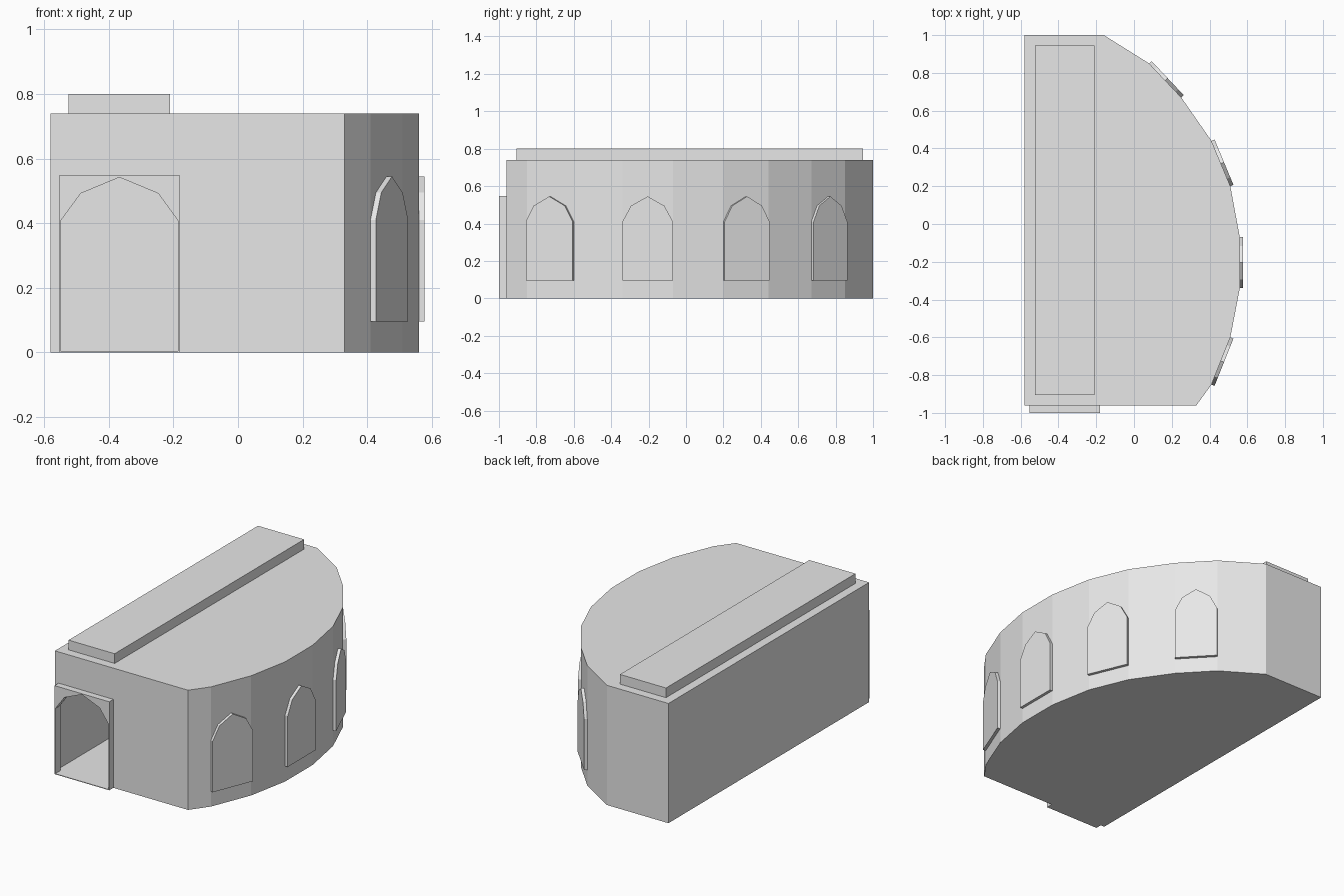
import bpy
import bmesh
from mathutils import Vector, Matrix

cube = bpy.data.objects.get("Cube")
if cube:
    bpy.data.objects.remove(cube, do_unlink=True)

stone = bpy.data.materials.new("pale grey stone")
stone.use_nodes = True
GREY = (0.8, 0.8, 0.8, 1)
stone.diffuse_color = GREY
stone.node_tree.nodes["Principled BSDF"].inputs["Base Color"].default_value = GREY
UP = Vector((0, 0, 1))


def prism(name, points, depth, matrix=Matrix()):
    """Extrude a flat outline along its local z."""
    bm = bmesh.new()
    face = bm.faces.new([bm.verts.new((x, y, 0)) for x, y in points])
    top = bmesh.ops.extrude_face_region(bm, geom=[face])
    verts = [v for v in top["geom"] if isinstance(v, bmesh.types.BMVert)]
    bmesh.ops.translate(bm, verts=verts, vec=(0, 0, depth))
    bmesh.ops.transform(bm, matrix=matrix, verts=bm.verts)
    bmesh.ops.recalc_face_normals(bm, faces=bm.faces)
    mesh = bpy.data.meshes.new(name)
    bm.to_mesh(mesh)
    bm.free()
    mesh.materials.append(stone)
    obj = bpy.data.objects.new(name, mesh)
    bpy.context.scene.collection.objects.link(obj)
    return obj


def upright(origin, across):
    """Frame with x across the wall, y up and z out of the wall."""
    across = across.normalized()
    out = across.cross(UP)
    m = Matrix((across, UP, out)).transposed().to_4x4()
    m.translation = origin
    return m


def arch_top(half):
    """Five-point arch, right to left."""
    return [(half, 0.41), (half * 0.66, 0.495), (0, 0.545),
            (-half * 0.66, 0.495), (-half, 0.41)]


def arch(half, bottom):
    return [(-half, bottom), (half, bottom)] + arch_top(half)


def cut(target, cutter):
    mod = target.modifiers.new(cutter.name, "BOOLEAN")
    mod.operation = "DIFFERENCE"
    mod.solver = "EXACT"
    mod.object = cutter
    cutter.hide_render = True
    cutter.hide_set(True)


# Hall with a bowed, faceted side wall
bow = [(0.33, -0.96), (0.41, -0.85), (0.51, -0.60), (0.56, -0.34), (0.56, -0.07),
       (0.51, 0.20), (0.41, 0.44), (0.25, 0.67), (0.08, 0.85), (-0.16, 1.0)]
outline = [(-0.58, -0.96)] + bow + [(-0.58, 1.0)]
hall = prism("hall", outline, 0.74)

# Hollow room and doorway
room = [(x * 0.985, 0.02 + (y - 0.02) * 0.99) for x, y in outline]
cut(hall, prism("room_cutter", room, 0.73, Matrix.Translation((0, 0, 0.004))))
HALF = 0.187
door = Vector((-0.367, -0.96, 0))
X = Vector((1, 0, 0))
cut(hall, prism("door_cutter", arch(HALF - 0.005, 0.004), 0.1,
                upright(door + Vector((0, 0.05, 0)), X)))

# Thin porch: surround with arched opening, and a sill
inner = [(x, z - 0.003) for x, z in arch_top(HALF - 0.005)]
surround = [(-HALF, 0), (-HALF, 0.547), (HALF, 0.547), (HALF, 0),
            (HALF - 0.005, 0)] + inner + [(-HALF + 0.005, 0)]
prism("door_surround", surround, 0.04, upright(door, X))
prism("door_sill", [(-HALF, 0), (HALF, 0), (HALF, 0.004), (-HALF, 0.004)],
      0.04, upright(door, X))

# Raised strip on the roof
prism("roof_strip", [(-0.525, -0.905), (-0.21, -0.905), (-0.21, 0.945), (-0.525, 0.945)],
      0.06, Matrix.Translation((0, 0, 0.74)))

# Arched window panels on every other facet
for i in (1, 3, 5, 7):
    a, b = (Vector((*p, 0)) for p in bow[i:i + 2])
    prism("window_panel", arch((b - a).length / 2, 0.095), 0.018,
          upright((a + b) / 2, b - a))
